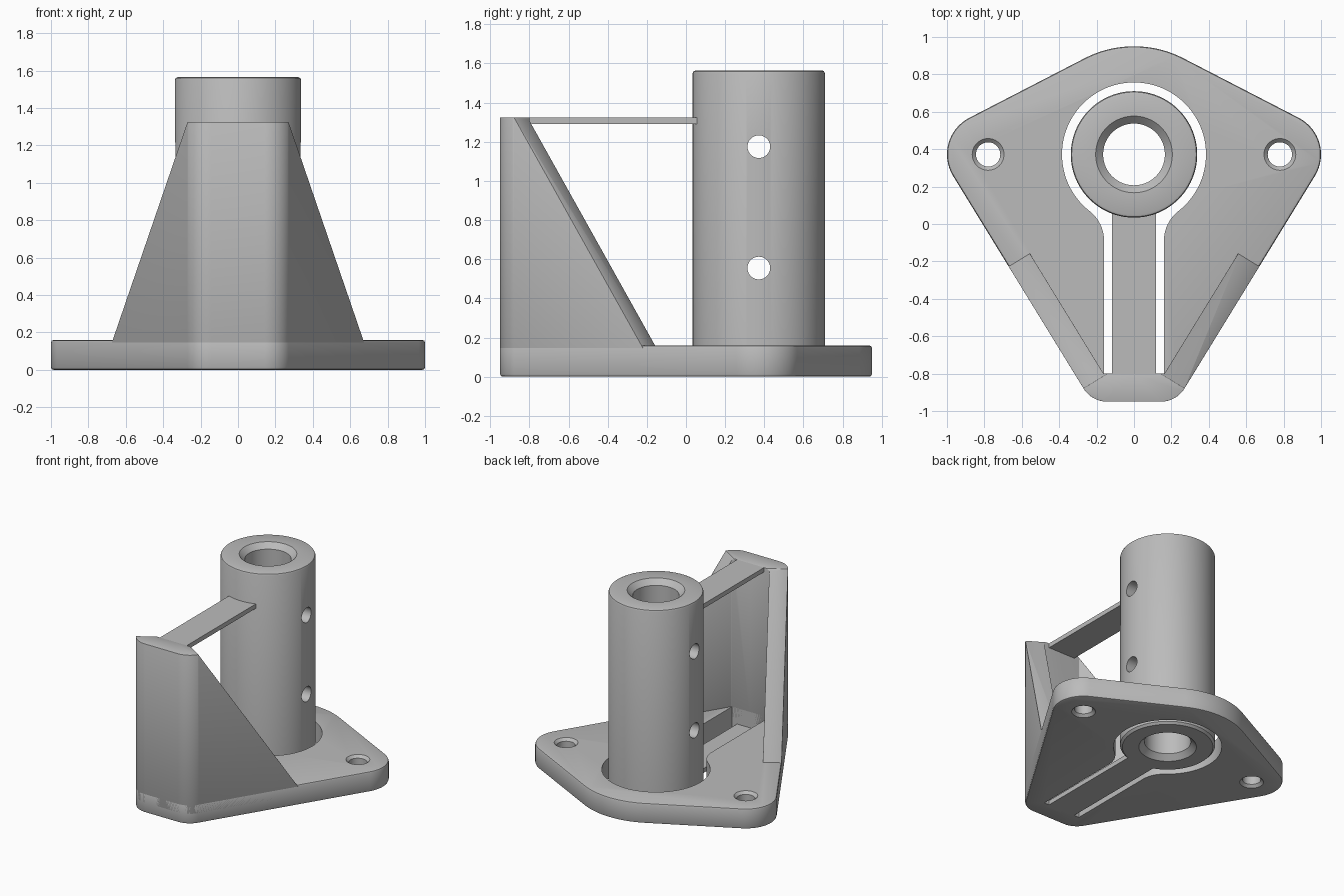
import bpy, bmesh, math
from mathutils import Vector, Matrix

cube = bpy.data.objects.get("Cube")
if cube:
    bpy.data.objects.remove(cube, do_unlink=True)

# Single material
grey = bpy.data.materials.new("plain grey")
grey.use_nodes = True
colour = (0.5, 0.5, 0.5, 1)
grey.diffuse_color = colour
grey.node_tree.nodes["Principled BSDF"].inputs["Base Color"].default_value = colour

PLATE_TOP, WALL_TOP, TUBE_TOP = 0.16, 1.325, 1.565
AXIS_Y = 0.372          # tube and mounting holes share this line
EAR_X, EAR_R = 0.78, 0.22
BACK_R = 0.578


def finish(bm, name):
    bmesh.ops.recalc_face_normals(bm, faces=bm.faces)
    mesh = bpy.data.meshes.new(name)
    bm.to_mesh(mesh)
    bm.free()
    ob = bpy.data.objects.new(name, mesh)
    bpy.context.collection.objects.link(ob)
    mesh.materials.append(grey)
    return ob


def prism_bm(points, z0, z1):
    bm = bmesh.new()
    face = bm.faces.new([bm.verts.new((x, y, z0)) for x, y in points])
    ext = bmesh.ops.extrude_face_region(bm, geom=[face])["geom"]
    top = [v for v in ext if isinstance(v, bmesh.types.BMVert)]
    bmesh.ops.translate(bm, verts=top, vec=(0, 0, z1 - z0))
    return bm


def lathe(name, profile, closed, matrix, steps=72):
    """Revolve (radius, height) pairs; open profiles are capped."""
    bm = bmesh.new()
    rings = [[bm.verts.new((r * math.cos(math.tau * i / steps),
                            r * math.sin(math.tau * i / steps), z))
              for i in range(steps)] for r, z in profile]
    pairs = list(zip(rings, rings[1:]))
    if closed:
        pairs.append((rings[-1], rings[0]))
    else:
        bm.faces.new(rings[0])
        bm.faces.new(rings[-1])
    for a, b in pairs:
        for i in range(steps):
            j = (i + 1) % steps
            bm.faces.new((a[i], a[j], b[j], b[i]))
    bm.transform(matrix)
    return finish(bm, name)


def arc(cx, cy, r, a0, a1, n=16):
    return [(cx + r * math.cos(a0 + (a1 - a0) * i / n),
             cy + r * math.sin(a0 + (a1 - a0) * i / n)) for i in range(n + 1)]


def mirrored(half):
    """Close a right-half outline by reflecting it across x = 0."""
    return half + [(-x, y) for x, y in reversed(half) if x > 1e-5]


def apply(ob, kind, **settings):
    mod = ob.modifiers.new(kind.title(), kind)
    for key, value in settings.items():
        setattr(mod, key, value)
    bpy.context.view_layer.objects.active = ob
    bpy.ops.object.modifier_apply(modifier=mod.name)


def cut(ob, cutter):
    cutter.hide_render = True
    apply(ob, 'BOOLEAN', operation='DIFFERENCE', solver='EXACT', object=cutter)
    bpy.data.objects.remove(cutter, do_unlink=True)


def soften(ob, width):
    apply(ob, 'BEVEL', width=width, segments=2, limit_method='ANGLE',
          angle_limit=math.radians(40))


# Outline directions: the long side runs from the front corner to the ear
side_dir = Vector((0.523, 0.852)).normalized()
side_out = Vector((side_dir.y, -side_dir.x))
side_angle = math.atan2(side_out.y, side_out.x)
back_angle = math.acos((BACK_R - EAR_R) / EAR_X)
ear = Vector((EAR_X, AXIS_Y)) + side_out * EAR_R

# Front corner circle tangent to the front edge and the long side
front_r = 0.15
front_y = -0.95 + front_r
front_x = (side_out.dot(ear) - front_r - side_out.y * front_y) / side_out.x
front_arc = arc(front_x, front_y, front_r, -math.pi / 2, side_angle)

# Base plate
outline = mirrored(front_arc
                   + arc(EAR_X, AXIS_Y, EAR_R, side_angle, back_angle)
                   + arc(0, AXIS_Y, BACK_R, back_angle, math.pi / 2))
plate = finish(prism_bm(outline, 0, PLATE_TOP), "base_plate")
soften(plate, 0.014)

# Keyhole opening around the tube and lower strip
ring_r, slot_x, fillet = 0.385, 0.16, 0.2
fx = slot_x + fillet
fy = AXIS_Y - math.sqrt((ring_r + fillet) ** 2 - fx ** 2)
join = math.atan2(fy - AXIS_Y, fx)
keyhole = ([(slot_x, -0.8)]
           + arc(fx, fy, fillet, math.pi, join + math.pi, 10)
           + arc(0, AXIS_Y, ring_r, join, math.pi / 2, 40)[1:])
cut(plate, finish(prism_bm(mirrored(keyhole), -0.1, 0.3), "keyhole_cutter"))

# Mounting holes, chamfered at both ends
hole = [(0.095, -0.01), (0.065, 0.02), (0.065, PLATE_TOP - 0.02),
        (0.095, PLATE_TOP + 0.01)]
for side in (-1, 1):
    cut(plate, lathe("mount_cutter", hole, False,
                     Matrix.Translation((side * EAR_X, AXIS_Y, 0)), 40))

# Front wall with sloping wings: one half, sliced, then mirrored
thick = 0.133
outer_end = ear - side_dir * 0.45
inner_end = outer_end - side_out * thick
inner_y = -0.8
inner_x = inner_end.x - side_dir.x * (inner_end.y - inner_y) / side_dir.y
half = ([(0, -0.95)] + front_arc + [tuple(outer_end), tuple(inner_end),
                                    (inner_x, inner_y), (0, inner_y)])
bm = prism_bm(half, 0.08, WALL_TOP)
foot = ear + side_dir * ((0.67 - ear.x) / side_dir.x)
run, rise = 0.764, WALL_TOP - PLATE_TOP
bmesh.ops.bisect_plane(bm, geom=bm.verts[:] + bm.edges[:] + bm.faces[:],
                       plane_co=(foot.x, foot.y, PLATE_TOP),
                       plane_no=(side_dir.x * rise, side_dir.y * rise, run),
                       clear_outer=True)
bmesh.ops.holes_fill(bm, edges=[e for e in bm.edges if e.is_boundary])
bmesh.ops.recalc_face_normals(bm, faces=bm.faces)
middle = [f for f in bm.faces if all(abs(v.co.x) < 1e-5 for v in f.verts)]
bmesh.ops.delete(bm, geom=middle, context='FACES_ONLY')
wall = finish(bm, "front_wall")
apply(wall, 'MIRROR', use_clip=True)
soften(wall, 0.01)

# Tube with chamfered bore
rim = 0.016
profile = [(0.165, 0.04), (0.205, 0), (0.338 - rim, 0), (0.338, rim),
           (0.338, TUBE_TOP - rim), (0.338 - rim * 0.3, TUBE_TOP - rim * 0.3),
           (0.338 - rim, TUBE_TOP), (0.205, TUBE_TOP), (0.165, TUBE_TOP - 0.04)]
tube = lathe("tube", profile, True, Matrix.Translation((0, AXIS_Y, 0)), 96)

# Cross holes through the tube
for z in (0.555, 1.175):
    turn = Matrix.Translation((0, AXIS_Y, z)) @ Matrix.Rotation(math.pi / 2, 4, 'Y')
    cut(tube, lathe("cross_cutter", [(0.058, -0.6), (0.058, 0.6)], False, turn, 40))

# Thin strips joining the wall to the tube
strip = [(-0.117, -0.83), (0.117, -0.83), (0.117, 0.1), (-0.117, 0.1)]
lower = finish(prism_bm(strip, 0, 0.035), "lower_strip")
upper = finish(prism_bm(strip, WALL_TOP - 0.035, WALL_TOP), "upper_strip")

# Smooth shading with sharp edges kept
bpy.ops.object.select_all(action='DESELECT')
for ob in (plate, wall, tube, lower, upper):
    ob.select_set(True)
bpy.context.view_layer.objects.active = plate
bpy.ops.object.shade_smooth_by_angle(angle=math.radians(30))
